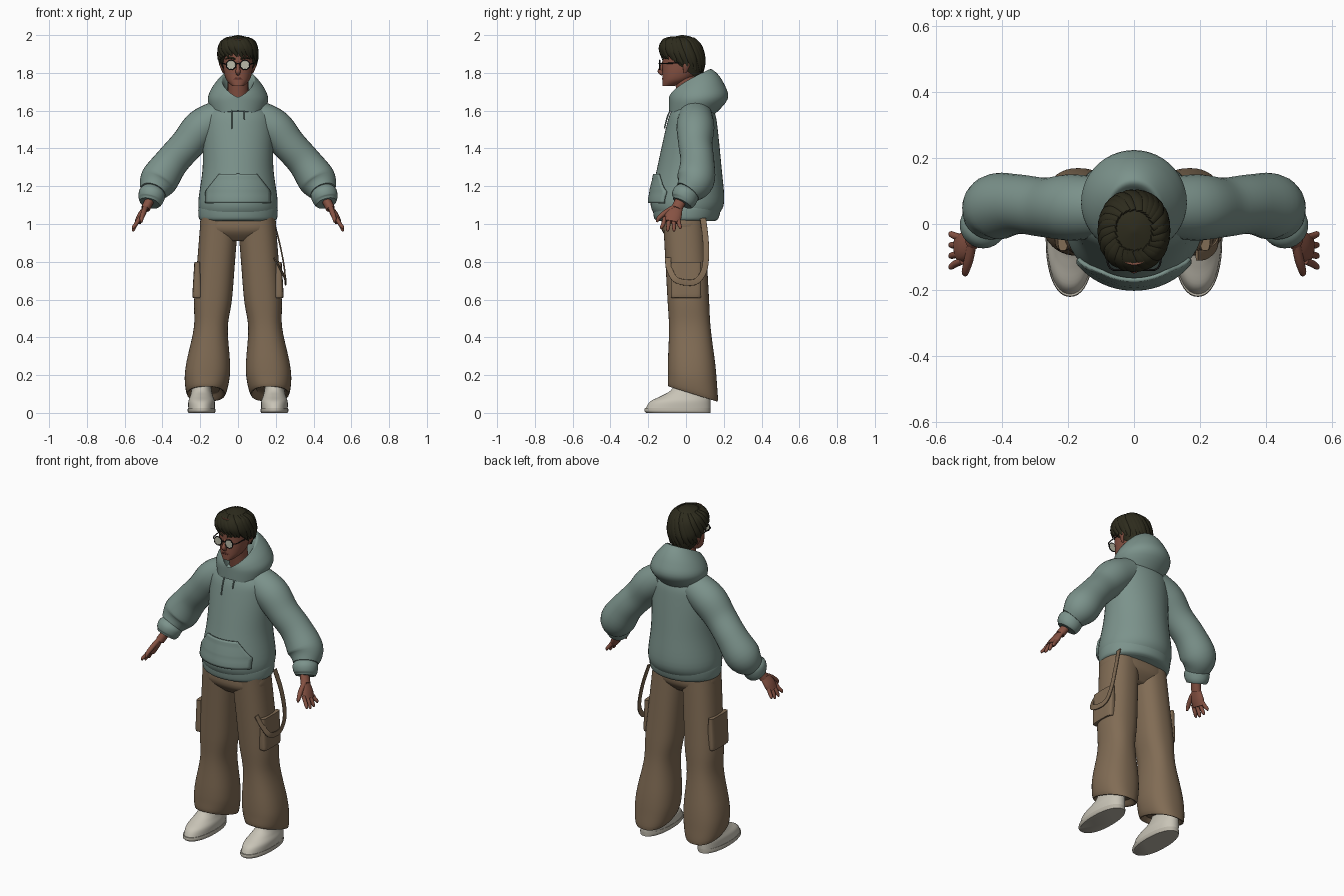
import bpy, bmesh, math, random
from mathutils import Vector

default_cube = bpy.data.objects.get("Cube")
if default_cube:
    bpy.data.objects.remove(default_cube)
random.seed(4)
SIDES = (("left", 1), ("right", -1))


def material(name, *rgb):
    mat = bpy.data.materials.new(name)
    mat.use_nodes = True
    mat.diffuse_color = (*rgb, 1)
    mat.node_tree.nodes["Principled BSDF"].inputs["Base Color"].default_value = (*rgb, 1)
    return mat


TEAL = material("sage fabric", .2, .29, .26)
BROWN = material("brown canvas", .22, .15, .09)
CREAM = material("cream leather", .58, .55, .47)
SOLE = material("sole rubber", .48, .45, .38)
SKIN = material("skin", .24, .085, .056)
LIPS = material("lips", .16, .045, .035)
HAIR = material("dark hair", .026, .024, .012)
FRAME = material("black frame", .01, .01, .01)
LENS = material("pale lens", .5, .5, .4)


def spline(rows, steps):
    """Smooth interpolation through rows of numbers."""
    padded = [rows[0], *rows, rows[-1]]
    smooth = []
    for before, start, end, after in zip(padded, padded[1:], padded[2:], padded[3:]):
        for step in range(steps):
            t = step / steps
            smooth.append(tuple(
                q + t / 2 * (r - p + t * (2 * p - 5 * q + 4 * r - s + t * (3 * (q - r) + s - p)))
                for p, q, r, s in zip(before, start, end, after)))
    return smooth + [rows[-1]]


def oval(angle, square):
    return [math.copysign(abs(value) ** (2 / square), value)
            for value in (math.cos(angle), math.sin(angle))]


def finish(name, mat, bm):
    bmesh.ops.recalc_face_normals(bm, faces=bm.faces)
    mesh = bpy.data.meshes.new(name)
    bm.to_mesh(mesh)
    bm.free()
    mesh.materials.append(mat)
    obj = bpy.data.objects.new(name, mesh)
    bpy.context.collection.objects.link(obj)
    bpy.ops.object.select_all(action='DESELECT')
    obj.select_set(True)
    bpy.context.view_layer.objects.active = obj
    bpy.ops.object.shade_smooth_by_angle(angle=math.radians(50))
    return obj


def bridge(bm, lines, closed):
    for low, high in zip(lines, lines[1:]):
        for i in range(0 if closed else 1, len(low)):
            bm.faces.new((low[i - 1], low[i], high[i], high[i - 1]))


def loft(name, mat, rings, mirror):
    bm = bmesh.new()
    lines = [[bm.verts.new((x * mirror, y, z)) for x, y, z in ring] for ring in rings]
    bridge(bm, lines, closed=True)
    bm.faces.new(lines[0])
    bm.faces.new(lines[-1])
    return finish(name, mat, bm)


def profile(rows, steps=5):
    """Rows: front height, half width, half depth and optional rise to the back."""
    return spline([(*row, 0)[:4] for row in rows], steps)


def ring_point(row, angle, centre, square=2, bend=1):
    z, width, depth, rise = row
    across, along = oval(angle, square)
    x, y = centre(z, depth)
    return x + width * across, y + depth * along, z + rise * ((along + 1) / 2) ** bend


def stack(name, mat, rows, centre, mirror=1, square=2.2, bend=1, sides=44):
    rings = [[ring_point(row, math.tau * i / sides, centre, square, bend) for i in range(sides)]
             for row in profile(rows)]
    return loft(name, mat, rings, mirror)


def sweep(name, mat, rows, mirror=1, hint=(0, 1, 0), flat=1, square=2, sides=16):
    """Rows: x, y, z, radius along the hint; flat scales the other radius."""
    rows = spline(rows, 5)
    path = [Vector(row[:3]) for row in rows]
    rings = []
    for i, (point, row) in enumerate(zip(path, rows)):
        tangent = (path[min(i + 1, len(path) - 1)] - path[max(i - 1, 0)]).normalized()
        main = Vector(hint)
        main = (main - tangent * main.dot(tangent)).normalized()
        other = tangent.cross(main) * flat
        rings.append([point + row[3] * (main * u + other * v)
                      for u, v in (oval(math.tau * k / sides, square) for k in range(sides))])
    return loft(name, mat, rings, mirror)


# Hoodie body
def body_centre(z, depth):
    return 0, (z - 1) * .06


BODY = [(1.05, .2, .17), (1.12, .21, .195), (1.3, .187, .17), (1.5, .187, .138),
        (1.58, .175, .12), (1.64, .11, .09)]
stack("hoodie_body", TEAL, BODY, body_centre, square=2)
stack("hoodie_hem", TEAL, [(1.015, .19, .15), (1.03, .207, .17), (1.08, .21, .18), (1.1, .2, .18)],
      body_centre, square=2)
body_rows = profile(BODY, 20)


def on_body(x, z, lift):
    """Point just in front of the chest."""
    row = min(body_rows, key=lambda r: abs(r[0] - z))
    y = ring_point(row, -math.acos(x / row[1]), body_centre)[1]
    return x, y - lift, z


# Front pocket follows the body surface
bm = bmesh.new()
lines = []
for j in range(13):
    v = j / 12
    half = .17 - .06 * max(0, 2 * v - .8)
    lines.append([bm.verts.new(on_body(half * i / 10, 1.11 + .155 * v, .008)) for i in range(-10, 11)])
bridge(bm, lines, closed=False)
pocket = finish("front_pocket", TEAL, bm)
thickness = pocket.modifiers.new("thickness", 'SOLIDIFY')
thickness.thickness = .012
thickness.offset = 0

# Hood lying open around the neck, with drawstrings
stack("hood", TEAL, [(1.6, .13, .11, -.04), (1.65, .16, .155, .01), (1.665, .14, .145, .08),
                     (1.67, .1, .12, .14), (1.665, .08, .1, .14), (1.62, .05, .07, .05)],
      lambda z, depth: (0, depth - .09), square=2, bend=.65)
for (side, mirror), length in zip(SIDES, (.08, .13)):
    cord = [(*on_body(.034, 1.635 - length * k / 3, .01), .004) for k in range(4)]
    sweep(side + "_drawstring", TEAL, cord, mirror, sides=8)

for side, mirror in SIDES:
    # Sleeve and cuff
    sweep(side + "_sleeve", TEAL, [(.09, .05, 1.57, .09), (.19, .05, 1.51, .1), (.27, .05, 1.42, .09),
                                   (.35, .06, 1.33, .09), (.42, .05, 1.23, .1), (.45, .01, 1.17, .07)],
          mirror, sides=28)
    sweep(side + "_cuff", TEAL, [(.445, .01, 1.19, .05), (.453, 0, 1.165, .07),
                                 (.462, -.01, 1.13, .067), (.468, -.02, 1.11, .055)], mirror, sides=24)

    # Hand
    sweep(side + "_wrist", SKIN, [(.46, -.02, 1.14, .03), (.49, -.05, 1.08, .03)], mirror, flat=.8)
    sweep(side + "_palm", SKIN, [(.48, -.04, 1.1, .025), (.51, -.065, 1.05, .044),
                                 (.53, -.075, 1.01, .04)], mirror, flat=.45)
    for number in range(4):
        spread = number - 1.5
        root, tip = -.077 + spread * .023, -.08 + spread * .033
        end = .96 + .006 * spread ** 2
        sweep(f"{side}_finger_{number + 1}", SKIN,
              [(.518, root, 1.035, .011), (.54, (root + tip) / 2, 1, .011),
               (.553, tip, end + .01, .009), (.554, tip, end, .004)], mirror, sides=10)
    sweep(side + "_thumb", SKIN, [(.49, -.06, 1.09, .014), (.5, -.11, 1.06, .014),
                                  (.51, -.145, 1.03, .011), (.51, -.153, 1.01, .005)],
          mirror, hint=(1, 0, 0), sides=12)

    # Trouser leg leaning outwards and back towards the hem
    def leg_centre(z, depth):
        return .18 - .08 * z, .045 - .055 * z

    stack(side + "_trouser_leg", BROWN,
          [(1.05, .1, .11), (.8, .1, .11), (.6, .1, .11), (.45, .09, .11), (.28, .115, .125, -.02),
           (.2, .118, .13, -.05), (.14, .1, .13, -.08), (.16, .07, .1, -.06)],
          leg_centre, mirror, square=2.35)
    stack(side + "_cargo_pocket", BROWN, [(.61, .02, .075), (.63, .026, .08), (.8, .016, .08)],
          lambda z, depth: (.215, 0), mirror, square=4)

    # Shoe with a fixed heel line
    def shoe_centre(z, depth):
        return .193, .13 - depth

    stack(side + "_sole", SOLE, [(0, .07, .17), (.01, .074, .175), (.025, .072, .174)], shoe_centre, mirror)
    stack(side + "_shoe", CREAM, [(.02, .07, .172), (.06, .07, .16), (.09, .06, .13),
                                  (.12, .053, .105), (.18, .045, .085)], shoe_centre, mirror)

# Hips joining the legs, and the hanging strap
stack("trouser_hips", BROWN, [(.91, .1, .07), (.97, .197, .117), (1.06, .19, .11)],
      lambda z, depth: (0, -.012), square=2.6)
strap = [(.185, .09, 1.03), (.22, .105, .9), (.245, .1, .77), (.25, .06, .7), (.252, 0, .69),
         (.25, -.06, .71), (.22, -.09, .77), (.19, -.095, .82)]
sweep("hanging_strap", BROWN, [(*point, .004) for point in strap], hint=(1, 0, 0), flat=4, square=4)

# Neck, head and face
sweep("neck", SKIN, [(0, .035, 1.58, .065), (0, .01, 1.68, .055), (0, -.01, 1.79, .055)], sides=24)
stack("head", SKIN, [(1.73, .03, .03), (1.76, .06, .07), (1.8, .074, .09), (1.85, .08, .1),
                     (1.9, .083, .1), (1.95, .075, .09), (1.98, .045, .05)],
      lambda z, depth: (0, depth - .124))
sweep("nose", SKIN, [(0, -.118, 1.86, .007), (0, -.13, 1.83, .009), (0, -.137, 1.808, .013),
                     (0, -.122, 1.794, .01)], hint=(1, 0, 0))


def bar(name, mat, half, middle, ends, radius):
    """Symmetric rod across the face; middle and ends are (y, z)."""
    sweep(name, mat, [(-half, *ends, radius), (0, *middle, radius), (half, *ends, radius)],
          hint=(0, 0, 1), sides=8)


bar("mouth", LIPS, .024, (-.123, 1.769), (-.115, 1.767), .005)
bar("glasses_bridge", FRAME, .013, (-.142, 1.85), (-.139, 1.846), .003)
for side, mirror in SIDES:
    sweep(side + "_ear", SKIN, [(.076, -.005, 1.8, .008), (.086, 0, 1.83, .016), (.088, .005, 1.85, .018),
                                (.08, .005, 1.87, .006)], mirror, flat=.5)
    sweep(side + "_eyebrow", HAIR, [(.014, -.124, 1.872, .004), (.04, -.115, 1.88, .005),
                                    (.065, -.09, 1.873, .002)], mirror, hint=(0, 0, 1), sides=8)
    # Glasses
    place = dict(location=(.037 * mirror, -.139, 1.842), rotation=(math.pi / 2, 0, 0))
    bpy.ops.mesh.primitive_torus_add(major_radius=.025, minor_radius=.003, major_segments=28,
                                     minor_segments=8, **place)
    bpy.context.object.name = side + "_glasses_rim"
    bpy.context.object.data.materials.append(FRAME)
    bpy.ops.object.shade_smooth()
    bpy.ops.mesh.primitive_cylinder_add(vertices=28, radius=.025, depth=.003, **place)
    bpy.context.object.name = side + "_lens"
    bpy.context.object.data.materials.append(LENS)
    sweep(side + "_temple", FRAME, [(.062, -.139, 1.847, .003), (.08, -.115, 1.85, .003),
                                    (.088, 0, 1.853, .003)], mirror, hint=(0, 0, 1), sides=8)


# Hair cap with layered locks
def cap_centre(z, depth):
    return 0, -.02


CAP = [(1.9, .083, .09, -.14), (1.91, .096, .108, -.1), (1.93, .1, .115, -.07),
       (1.96, .095, .105, -.04), (1.98, .078, .085, -.02), (1.99, .045, .05), (2, .005, .005)]
stack("hair_cap", HAIR, CAP, cap_centre)
cap_rows = profile(CAP, 8)


def on_cap(angle, height):
    row = cap_rows[round(height * (len(cap_rows) - 1))]
    return Vector(ring_point(row, angle, cap_centre, square=2.2))


LOCKS = 26
for number in range(LOCKS):
    angle = math.tau * (number + random.uniform(-.3, .3)) / LOCKS
    outward = Vector((math.cos(angle), math.sin(angle), 0))
    droop = max(0, -outward.y) * random.uniform(.01, .03)
    tip = on_cap(angle + .3, .12) + outward * .006 - Vector((0, 0, droop))
    sweep(f"hair_lock_{number + 1}", HAIR,
          [(*on_cap(angle - .35, .8), .005), (*on_cap(angle - .15, .58), .009),
           (*on_cap(angle + .08, .36), .01), (*tip, .002)],
          hint=outward + Vector((0, 0, .6)), flat=2.2, sides=8)
